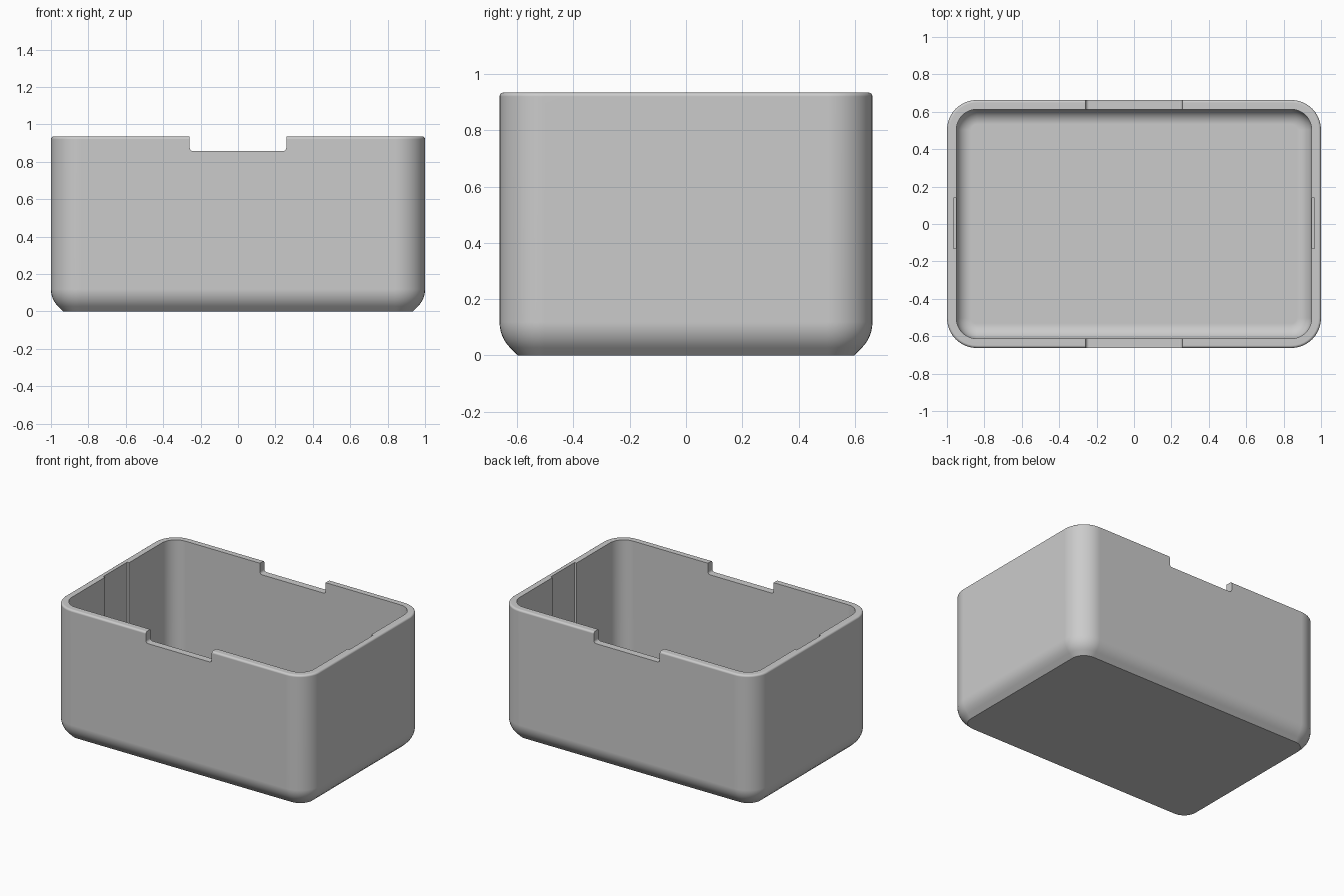
import bpy
import bmesh
from math import sin, cos, pi

LENGTH, DEPTH, HEIGHT = 1.0, 0.663, 0.935   # half length, half depth, full height
CORNER, WALL, FLOOR = 0.16, 0.05, 0.05
STEPS = 10

cube = bpy.data.objects.get("Cube")
if cube:
    bpy.data.objects.remove(cube, do_unlink=True)

grey = bpy.data.materials.new("plain grey")
grey.use_nodes = True
grey.diffuse_color = (0.6, 0.6, 0.6, 1)
grey.node_tree.nodes["Principled BSDF"].inputs["Base Color"].default_value = (0.6, 0.6, 0.6, 1)


def make_object(name, bm):
    bmesh.ops.recalc_face_normals(bm, faces=bm.faces[:])
    mesh = bpy.data.meshes.new(name)
    bm.to_mesh(mesh)
    bm.free()
    obj = bpy.data.objects.new(name, mesh)
    bpy.context.collection.objects.link(obj)
    mesh.materials.append(grey)
    return obj


def loft(name, rings):
    """Skin a list of closed point rings and cap both ends."""
    bm = bmesh.new()
    loops = [[bm.verts.new(p) for p in ring] for ring in rings]
    for a, b in zip(loops, loops[1:]):
        for i in range(len(a)):
            j = (i + 1) % len(a)
            bm.faces.new((a[i], a[j], b[j], b[i]))
    bm.faces.new(loops[0])
    bm.faces.new(loops[-1])
    return make_object(name, bm)


def rounded_ring(inset, z):
    """Rounded rectangle, moved inward from the outer wall."""
    radius = max(CORNER - inset, 0.02)
    cx, cy = LENGTH - inset - radius, DEPTH - inset - radius
    points = []
    for k, (sx, sy) in enumerate(((1, 1), (-1, 1), (-1, -1), (1, -1))):
        for i in range(STEPS + 1):
            a = (k + i / STEPS) * pi / 2
            points.append((sx * cx + radius * cos(a), sy * cy + radius * sin(a), z))
    return points


def arc(inset, z, radius, start, end, steps):
    """Section arc, as (inset, height) pairs, about a centre."""
    for i in range(steps + 1):
        a = start + (end - start) * i / steps
        yield inset - radius * cos(a), z + radius * sin(a)


# Wall section: chamfered and rounded foot, softened rim, filleted inner floor
section = [(0.065, 0)]
section += arc(0.13, 0.119, 0.13, -pi / 4, 0, 6)
section += arc(0.014, HEIGHT - 0.014, 0.014, 0, pi / 2, 4)
section += [(WALL, HEIGHT)]
section += arc(WALL + 0.08, FLOOR + 0.08, 0.08, 0, -pi / 2, 8)
box = loft("box_body", [rounded_ring(d, z) for d, z in section])

# Rim notch cutter, with rounded lower corners, through front and back
half, base, r = 0.258, 0.857, 0.018
outline = [(-half, HEIGHT + 0.1)]
for side in (-1, 1):
    bend = [(side * (half - r + r * cos(a)), base + r - r * sin(a))
            for a in (i * pi / 12 for i in range(7))]
    outline += bend if side < 0 else bend[::-1]
outline.append((half, HEIGHT + 0.1))
cutters = [loft("notch_cutter", [[(x, y, z) for x, z in outline] for y in (-1, 1)])]

# Shallow recess on the inside of each end wall, open at the rim
for side in (-1, 1):
    bm = bmesh.new()
    bmesh.ops.create_cube(bm, size=1)
    low, high = 0.14, HEIGHT + 0.1
    bmesh.ops.scale(bm, vec=(0.1, 0.27, high - low), verts=bm.verts[:])
    bmesh.ops.translate(bm, vec=(side * 0.915, 0.003, (low + high) / 2), verts=bm.verts[:])
    cutters.append(make_object("recess_cutter", bm))

bpy.ops.object.select_all(action="DESELECT")
bpy.context.view_layer.objects.active = box
box.select_set(True)
for cutter in cutters:
    cut = box.modifiers.new("cut", "BOOLEAN")
    cut.operation = "DIFFERENCE"
    cut.solver = "EXACT"
    cut.object = cutter
    bpy.ops.object.modifier_apply(modifier=cut.name)
    bpy.data.objects.remove(cutter, do_unlink=True)

# Smooth curves, crisp edges and flat walls
bpy.ops.object.shade_smooth_by_angle(angle=pi / 6)
weighted = box.modifiers.new("flat walls", "WEIGHTED_NORMAL")
weighted.keep_sharp = True
